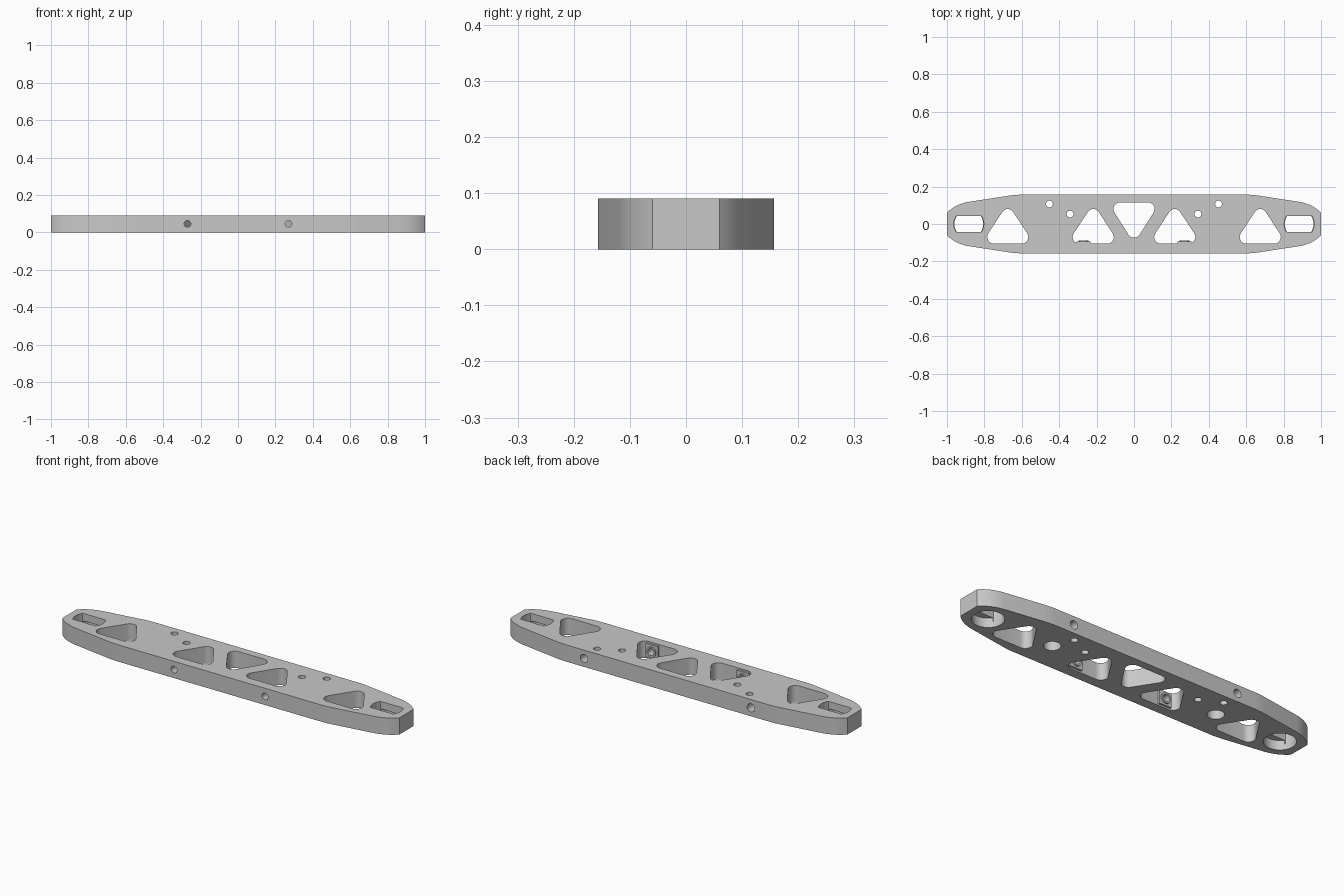
import bpy, bmesh, math
from mathutils import Vector, Matrix

if "Cube" in bpy.data.objects:
    bpy.data.objects.remove(bpy.data.objects["Cube"])

H = 0.09  # plate thickness

grey = bpy.data.materials.new("plain_grey")
grey.diffuse_color = (0.58, 0.58, 0.58, 1)
grey.use_nodes = True
grey.node_tree.nodes["Principled BSDF"].inputs["Base Color"].default_value = grey.diffuse_color


def make_object(name, bm):
    bmesh.ops.recalc_face_normals(bm, faces=bm.faces)
    me = bpy.data.meshes.new(name)
    bm.to_mesh(me)
    bm.free()
    me.materials.append(grey)
    ob = bpy.data.objects.new(name, me)
    bpy.context.collection.objects.link(ob)
    return ob


def prism(name, pts, z0, z1):
    """Closed solid from a 2D outline."""
    bm = bmesh.new()
    low = [bm.verts.new((x, y, z0)) for x, y in pts]
    high = [bm.verts.new((x, y, z1)) for x, y in pts]
    bm.faces.new(low[::-1])
    bm.faces.new(high)
    n = len(pts)
    for i in range(n):
        j = (i + 1) % n
        bm.faces.new((low[i], low[j], high[j], high[i]))
    return make_object(name, bm)


def circle(cx, cy, r, n=40):
    return [(cx + r * math.cos(2 * math.pi * i / n),
             cy + r * math.sin(2 * math.pi * i / n)) for i in range(n)]


def rounded(corners, r, n=8):
    """Rounded outline around counter-clockwise corner centres."""
    pts, m = [], len(corners)
    for i in range(m):
        p, c, q = (Vector(corners[(i + k) % m]) for k in (-1, 0, 1))
        d0, d1 = c - p, q - c
        a0 = math.atan2(-d0.x, d0.y)  # outward normal of the incoming edge
        turn = (math.atan2(-d1.x, d1.y) - a0) % (2 * math.pi)
        for k in range(n + 1):
            a = a0 + turn * k / n
            pts.append((c.x + r * math.cos(a), c.y + r * math.sin(a)))
    return pts


def y_cylinder(name, x, z, r, y0, y1):
    """Cylinder lying along the depth axis."""
    ob = prism(name, circle(0, 0, r), 0, y1 - y0)
    ob.data.transform(Matrix.Translation((x, y0, z)) @ Matrix.Rotation(-math.pi / 2, 4, 'X'))
    return ob


def combine(target, tool, op):
    """Apply a boolean and discard the tool."""
    mod = target.modifiers.new("cut", 'BOOLEAN')
    mod.operation, mod.object, mod.solver = op, tool, 'EXACT'
    dg = bpy.context.evaluated_depsgraph_get()
    me = bpy.data.meshes.new_from_object(target.evaluated_get(dg))
    target.modifiers.clear()
    target.data = me
    bpy.data.objects.remove(tool)


def cut(tool):
    combine(plate, tool, 'DIFFERENCE')


# Plate outline: flat ends, curved shoulders, gentle taper to the straight middle
a, c, b = Vector((1, 0.06)), Vector((0.955, 0.107)), Vector((0.88, 0.119))
quarter = [a * (1 - t) ** 2 + c * 2 * t * (1 - t) + b * t * t for t in [i / 10 for i in range(11)]]
quarter = [(v.x, v.y) for v in quarter] + [(0.67, 0.151), (0.645, 0.1545), (0.61, 0.157)]
half = quarter + [(-x, y) for x, y in reversed(quarter)]
plate = prism("plate", half + [(-x, -y) for x, y in half], 0, H)

# Rounded triangular windows
tri = [(-0.075, -0.07), (0.075, -0.07), (0, 0.045)]
for x in (-0.675, -0.218, 0.218, 0.675):
    cut(prism("window_cutter", rounded([(x + px, py) for px, py in tri], 0.035), -0.1, 0.2))
inverted = [(-0.075, 0.08), (0, -0.038), (0.075, 0.08)]
cut(prism("window_cutter", rounded(inverted, 0.035), -0.1, 0.2))

for s in (-1, 1):
    # End slot on top, opening into a round bore underneath
    ang = math.asin(0.042 / 0.08)
    arc = [(0.08 * math.cos(t), 0.08 * math.sin(t)) for t in
           [-ang + 2 * ang * i / 10 for i in range(11)]]
    slot = arc + [(-x, -y) for x, y in arc]
    cut(prism("slot_cutter", [(s * 0.883 + x, y) for x, y in slot], 0.03, 0.2))
    cut(prism("bore_cutter", circle(s * 0.883, 0, 0.077), -0.1, 0.05))

    # Small through holes near the back edge
    cut(prism("hole_cutter", circle(s * 0.452, 0.107, 0.018, 24), -0.1, 0.2))
    cut(prism("hole_cutter", circle(s * 0.342, 0.053, 0.018, 24), -0.1, 0.2))

    # Blind pocket underneath, reached by a bolt hole from the back
    cut(prism("pocket_cutter", circle(s * 0.495, 0, 0.041), -0.1, 0.068))
    cut(y_cylinder("bolt_cutter", s * 0.495, 0.045, 0.022, 0.02, 0.3))

    # Fastener pad and collar inside the inner window, drilled from the front
    x0, x1 = s * 0.27 - 0.037, s * 0.27 + 0.037
    pad = prism("pad", [(x0, -0.115), (x1, -0.115), (x1, -0.094), (x0, -0.094)], 0.008, 0.082)
    combine(plate, pad, 'UNION')
    combine(plate, y_cylinder("collar", s * 0.27, 0.045, 0.027, -0.11, -0.087), 'UNION')
    cut(y_cylinder("screw_cutter", s * 0.27, 0.046, 0.018, -0.3, -0.07))

bpy.ops.object.select_all(action='DESELECT')
plate.select_set(True)
bpy.context.view_layer.objects.active = plate
bpy.ops.object.shade_smooth_by_angle(angle=math.radians(30))
